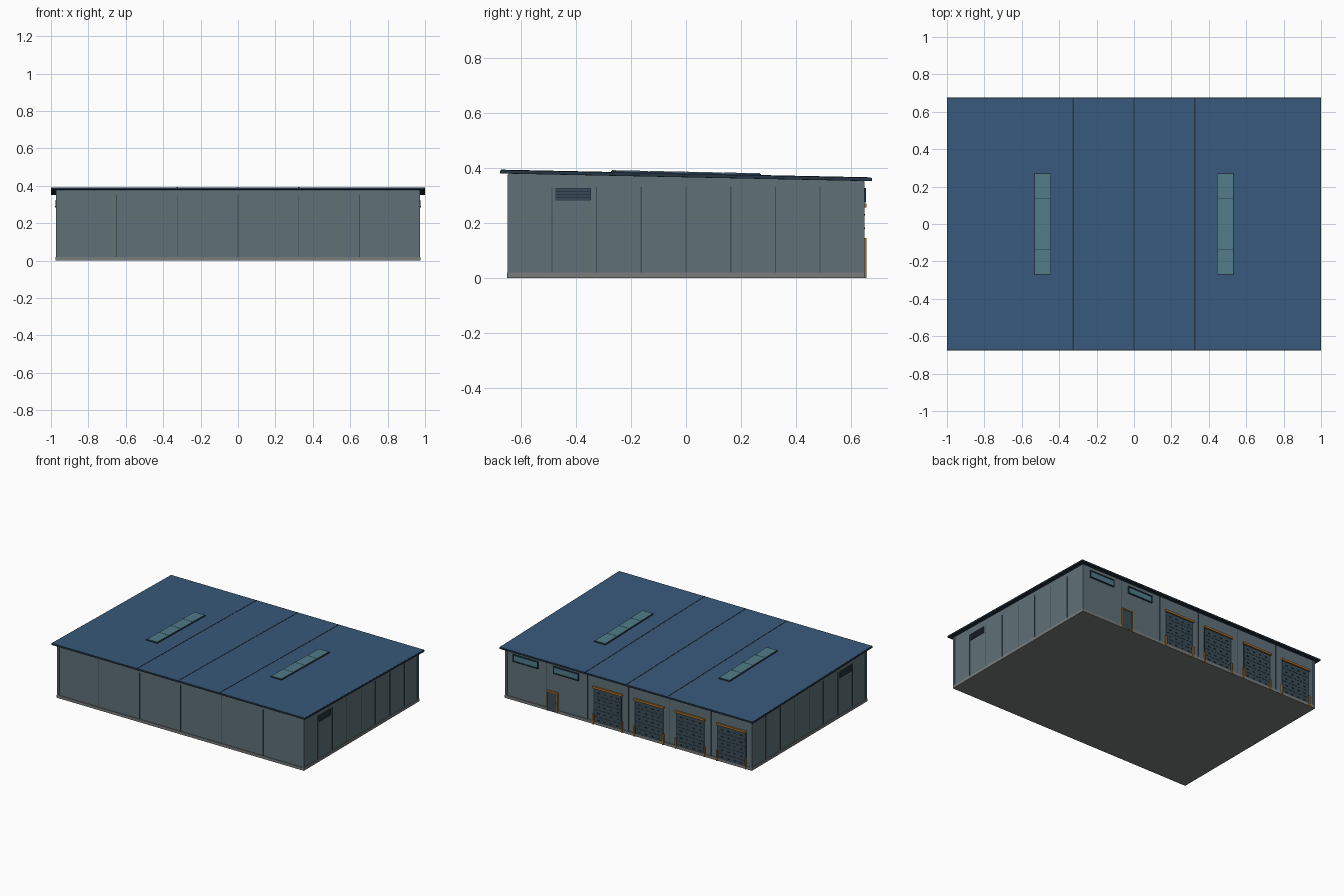
import bpy, bmesh

if "Cube" in bpy.data.objects:
    bpy.data.objects.remove(bpy.data.objects["Cube"])

SLOPE = -0.0207          # roof falls towards the back
BAY = 0.325


def mat(name, rgb):
    m = bpy.data.materials.new(name)
    m.diffuse_color = (*rgb, 1)
    m.use_nodes = True
    m.node_tree.nodes["Principled BSDF"].inputs["Base Color"].default_value = m.diffuse_color
    return m


WALL = mat("wall_grey", (0.115, 0.165, 0.19))
SEAM = mat("seam_dark", (0.05, 0.075, 0.09))
BASE = mat("plinth_grey", (0.19, 0.2, 0.2))
ROOF = mat("roof_blue", (0.04, 0.1, 0.2))
TRIM = mat("trim_navy", (0.018, 0.035, 0.055))
GLASS = mat("glass_teal", (0.08, 0.2, 0.25))
SHUT = mat("shutter_slate", (0.04, 0.07, 0.09))
ORANGE = mat("safety_orange", (0.42, 0.17, 0.03))


def boxes(name, spans, material, slope=""):
    """Boxes given as (x0,x1,y0,y1,z0,z1); slope shears 'all' or only the 'top' vertices."""
    bm = bmesh.new()
    for x0, x1, y0, y1, z0, z1 in spans:
        vs = bmesh.ops.create_cube(bm, size=1)["verts"]
        for v in vs:
            top = v.co.z > 0
            v.co = (x1 if v.co.x > 0 else x0, y1 if v.co.y > 0 else y0, z1 if top else z0)
            if slope == "all" or (slope == "top" and top):
                v.co.z += SLOPE * v.co.y
    me = bpy.data.meshes.new(name)
    bm.to_mesh(me)
    bm.free()
    me.materials.append(material)
    ob = bpy.data.objects.new(name, me)
    bpy.context.collection.objects.link(ob)
    return ob


def mirror_x(spans):
    return spans + [(-b, -a, *r) for a, b, *r in spans]


def frame(x0, x1, z0, z1, y0, y1, t):
    return [(x0, x1, y0, y1, z1 - t, z1), (x0, x1, y0, y1, z0, z0 + t),
            (x0, x0 + t, y0, y1, z0 + t, z1 - t), (x1 - t, x1, y0, y1, z0 + t, z1 - t)]


# Walls, plinth, corner trims
boxes("walls", [(-0.97, 0.97, -0.645, 0.645, 0.001, 0.368)], WALL, "top")
boxes("plinth", [(-0.975, 0.975, -0.65, 0.65, 0, 0.02)], BASE)
boxes("corner_trims", mirror_x([(0.958, 0.974, s * 0.641 - 0.008, s * 0.641 + 0.008, 0.02, 0.362)
                                for s in (-1, 1)]), WALL, "top")

# Panel seams on all four walls
boxes("front_back_seams", [(i * BAY - 0.002, i * BAY + 0.002, min(s * 0.64, s * 0.648),
                           max(s * 0.64, s * 0.648), 0.02, 0.35)
                          for i in range(-2, 3) for s in (-1, 1)], SEAM)
boxes("side_seams", mirror_x([(0.965, 0.973, i * BAY / 2 - 0.002, i * BAY / 2 + 0.002, 0.02, 0.33)
                              for i in range(-3, 4)]), SEAM)

# Pitched roof slab with dark edging and standing seams
boxes("roof", [(-0.996, 0.996, -0.672, 0.672, 0.367, 0.378)], ROOF, "all")
boxes("roof_edging", mirror_x([(0.99, 1.0, -0.675, 0.675, 0.366, 0.377)])
      + [(-0.99, 0.99, -0.675, -0.667, 0.366, 0.377),
         (-0.99, 0.99, 0.667, 0.675, 0.366, 0.377)], TRIM, "all")
boxes("roof_soffit", [(-0.988, 0.988, -0.666, 0.666, 0.3655, 0.368)], TRIM, "all")
boxes("roof_seams", [(i * BAY - 0.003, i * BAY + 0.003, -0.672, 0.672, 0.377, 0.3795)
                     for i in range(-2, 3) if abs(i) < 2], TRIM, "all")

# Skylight strips, four panes each
boxes("skylight_kerbs", mirror_x([(0.446, 0.534, -0.272, 0.272, 0.376, 0.383)]), TRIM, "all")
boxes("skylight_panes", mirror_x([(0.45, 0.53, -0.268 + i * 0.1345, -0.268 + i * 0.1345 + 0.1325,
                                   0.381, 0.386) for i in range(4)]), GLASS, "all")

# Louvred vents high on both side walls
boxes("vent_backs", mirror_x([(0.965, 0.974, -0.475, -0.345, 0.281, 0.327)]), TRIM)
boxes("vent_slats", mirror_x([(0.97, 0.978, -0.472, -0.348, 0.284 + i * 0.0105, 0.291 + i * 0.0105)
                              for i in range(4)]), SHUT)

# Four roller doors with lintels, ribs, side rails and bollards
panels, ribs, surround, lintels, posts = [], [], [], [], []
for i in range(4):
    c = 0.1625 - i * BAY
    panels += [(c - 0.105, c + 0.105, 0.64, 0.648, 0.01 + k * 0.049, 0.057 + k * 0.049) for k in range(5)]
    ribs += [(c - 0.083 + j * 0.05, c - 0.067 + j * 0.05, 0.64, 0.651, 0.03 + k * 0.049, 0.036 + k * 0.049)
             for k in range(5) for j in range(4)]
    surround += [(c - 0.115, c + 0.115, 0.64, 0.6465, 0.005, 0.262)]
    lintels.append((c - 0.118, c + 0.118, 0.64, 0.656, 0.256, 0.27))
    posts += [(c + s * 0.113 - 0.005, c + s * 0.113 + 0.005, 0.64, 0.656, 0, 0.075) for s in (-1, 1)]
boxes("roller_door_surrounds", surround, TRIM)
boxes("roller_door_panels", panels, SHUT)
boxes("roller_door_ribs", ribs, TRIM)
boxes("roller_door_lintels", lintels, ORANGE)
boxes("roller_door_guards", posts, ORANGE)

# Staff door
boxes("staff_door", [(0.562, 0.638, 0.64, 0.651, 0.005, 0.142)], SHUT)
boxes("staff_door_frame", [(0.556, 0.644, 0.64, 0.655, 0.138, 0.146),
                           (0.556, 0.563, 0.64, 0.655, 0, 0.138),
                           (0.637, 0.644, 0.64, 0.655, 0, 0.138)], ORANGE)
boxes("staff_door_handle", [(0.57, 0.576, 0.65, 0.655, 0.062, 0.08)], BASE)

# Ribbon windows
wf, wg = [], []
for c in (0.8125, 0.4925):
    wf += frame(c - 0.1, c + 0.1, 0.275, 0.327, 0.64, 0.654, 0.007)
    wg.append((c - 0.094, c + 0.094, 0.64, 0.65, 0.281, 0.321))
boxes("window_frames", wf, TRIM)
boxes("window_glass", wg, GLASS)
